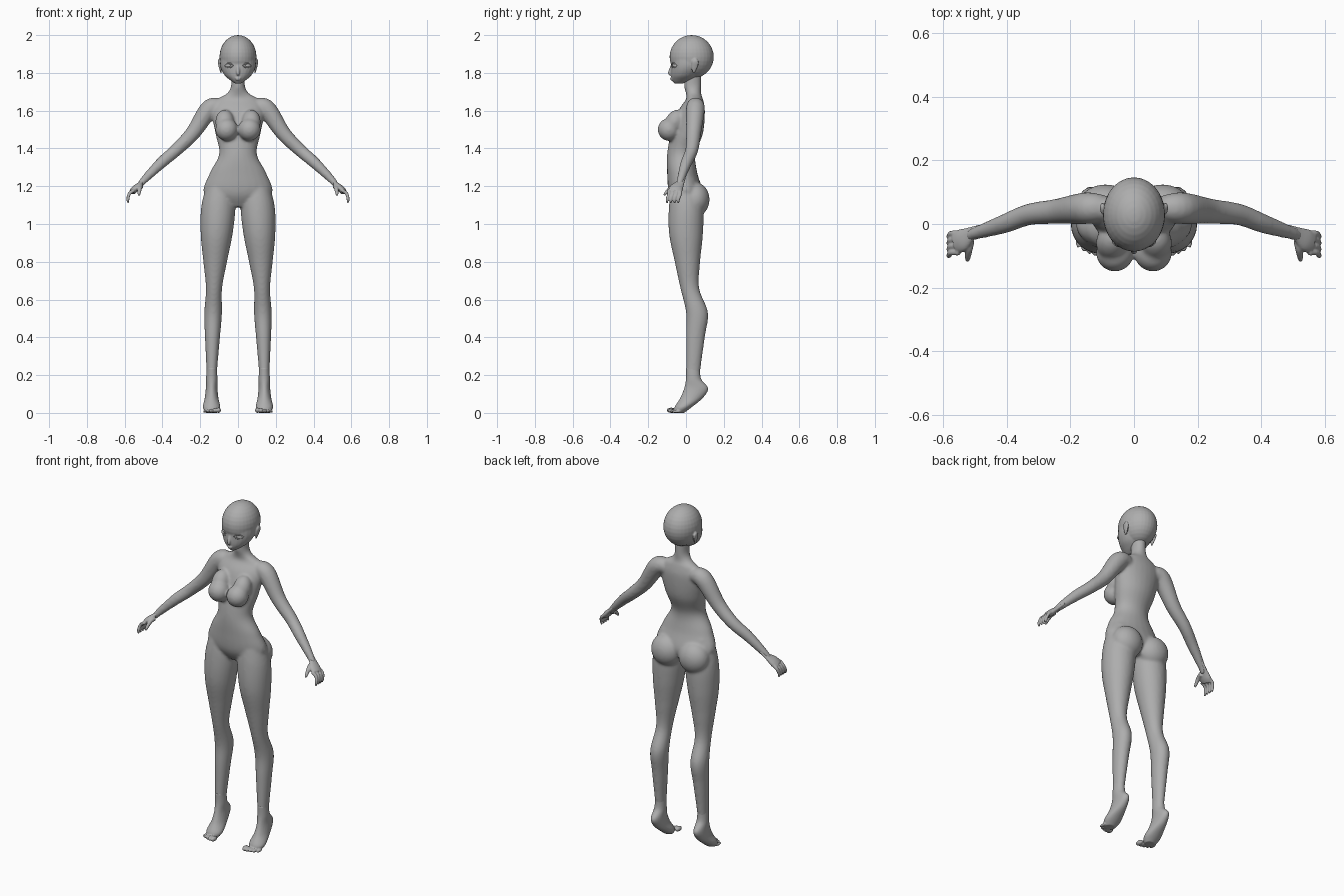
import bpy, bmesh, math
from mathutils import Vector, Matrix

cube = bpy.data.objects.get("Cube")
if cube:
    bpy.data.objects.remove(cube)

grey = bpy.data.materials.new("plain grey")
grey.use_nodes = True
colour = (.42, .42, .42, 1)
grey.diffuse_color = colour
grey.node_tree.nodes["Principled BSDF"].inputs["Base Color"].default_value = colour

ACROSS, DEPTH, UP = Matrix.Identity(3)


def smooth_rows(rows, steps=6):
    """Ease every column of the rows along a smooth curve."""
    rows = [Vector(row) for row in rows]
    # Repeat the end rows so that the curve reaches them
    padded = [rows[0]] + rows + [rows[-1]]
    result = []
    for before, start, end, after in zip(padded, padded[1:], padded[2:], padded[3:]):
        leaving = (end - before) / 2
        arriving = (after - start) / 2
        for step in range(steps):
            t = step / steps
            ease = t * t * (3 - 2 * t)
            result.append(start.lerp(end, ease) + leaving * (t * (1 - t) ** 2)
                          - arriving * (t * t * (1 - t)))
    return result + [rows[-1]]


def ellipse(centre, u, v, sides=24):
    angles = [math.tau * i / sides for i in range(sides)]
    return [centre + u * math.cos(a) + v * math.sin(a) for a in angles]


def skin(bm, rings):
    """Join the rings into one closed tube."""
    loops = [[bm.verts.new(point) for point in ring] for ring in rings]
    for low, high in zip(loops, loops[1:]):
        for i in range(len(low)):
            bm.faces.new((low[i - 1], low[i], high[i], high[i - 1]))
    bm.faces.new(loops[0])
    bm.faces.new(loops[-1])


def stack(bm, rows, centre_x=lambda z: 0):
    """Level sections, each given as height, half width, front and back."""
    skin(bm, [ellipse(Vector((centre_x(z), (front + back) / 2, z)),
                      ACROSS * width, DEPTH * (back - front) / 2)
              for z, width, front, back in smooth_rows(rows)])


def limb(bm, rows, side=DEPTH, flatness=1):
    """Sections square to a path, each given as x, y, z and radius."""
    rows = smooth_rows(rows)
    path = [row.to_3d() for row in rows]
    rings = []
    for i, centre in enumerate(path):
        along = (path[min(i + 1, len(path) - 1)] - path[max(i - 1, 0)]).normalized()
        u = (side - along * side.dot(along)).normalized()
        v = along.cross(u)
        radius = rows[i].w
        rings.append(ellipse(centre, u * radius, v * radius * flatness))
    skin(bm, rings)


def ball(bm, centre, radii, turn=0, axis='X'):
    place = Matrix.Translation(centre) @ Matrix.Rotation(turn, 4, axis)
    bmesh.ops.create_uvsphere(bm, u_segments=32, v_segments=16, radius=1,
                              matrix=place @ Matrix.Diagonal((*radii, 1)))


def finish(bm, name, voxel=0, rounds=0):
    """Mirror the part, fuse its pieces and soften the joins."""
    bmesh.ops.recalc_face_normals(bm, faces=bm.faces)
    mesh = bpy.data.meshes.new(name)
    bm.to_mesh(mesh)
    bm.free()
    mesh.materials.append(grey)
    mesh.shade_smooth()
    part = bpy.data.objects.new(name, mesh)
    bpy.context.collection.objects.link(part)
    part.modifiers.new("mirror", 'MIRROR').use_mirror_merge = False
    if voxel:
        fuse = part.modifiers.new("fuse", 'REMESH')
        fuse.mode = 'VOXEL'
        fuse.voxel_size = voxel
        fuse.use_smooth_shade = True
        part.modifiers.new("soften", 'SMOOTH').iterations = rounds


def leg_line(z):
    """The legs spread gently towards the feet."""
    return .14 - .03 * z * z


# Trunk and neck
bm = bmesh.new()
stack(bm, [(1.09, .06, -.05, .05), (1.16, .18, -.09, .09), (1.27, .15, -.1, .06),
           (1.37, .1, -.1, .05), (1.48, .12, -.08, .09), (1.6, .14, -.04, .1),
           (1.66, .11, 0, .09), (1.69, .06, 0, .08), (1.73, .037, -.01, .08),
           (1.8, .037, -.01, .08)])
# Bust and seat
ball(bm, (.06, -.09, 1.5), (.06, .06, .06))
ball(bm, (.07, -.06, 1.54), (.05, .05, .07), -.5)
ball(bm, (.09, .05, 1.13), (.09, .075, .09))
# Legs
stack(bm, [(1.24, .06, -.07, .05), (1.1, .09, -.09, .09), (.95, .085, -.09, .09),
           (.8, .063, -.06, .075), (.66, .043, -.03, .07), (.53, .047, 0, .117),
           (.4, .04, 0, .1), (.2, .027, 0, .074), (.13, .03, 0, .08)], leg_line)
# Arms
limb(bm, [(.09, .05, 1.62, .04), (.15, .05, 1.61, .05), (.24, .04, 1.48, .04),
          (.33, .03, 1.39, .034), (.41, 0, 1.32, .03), (.5, -.03, 1.23, .02),
          (.52, -.04, 1.2, .016)])
finish(bm, "body", .007, 12)

# Palm
bm = bmesh.new()
limb(bm, [(.48, -.02, 1.25, .02), (.51, -.03, 1.22, .022), (.54, -.05, 1.19, .036),
          (.56, -.06, 1.17, .034)], flatness=.5)
# Fingers
for i in range(4):
    y = -.03 - .02 * i
    limb(bm, [(.55, y, 1.18, .01), (.575, y, 1.16, .009),
              (.583, y - .01, 1.13, .008), (.58, y - .01, 1.11, .004)])
# Thumb
limb(bm, [(.515, -.05, 1.2, .014), (.52, -.08, 1.19, .012),
          (.524, -.11, 1.16, .008), (.524, -.115, 1.15, .004)], ACROSS)
finish(bm, "hands", .004, 3)

# Feet with raised heels
bm = bmesh.new()
stack(bm, [(.24, .027, 0, .074), (.18, .03, 0, .08), (.13, .031, -.01, .117),
           (.08, .036, -.03, .09), (.03, .046, -.06, .03), (0, .03, -.06, -.01)], leg_line)
# Toes, shrinking outwards
for i in range(5):
    radius = .014 - .0016 * i
    ball(bm, (.104 + .018 * i, -.078 + i * i / 600, radius), (radius, .024, radius))
finish(bm, "feet", .0035, 3)

# Skull and jaw
bm = bmesh.new()
ball(bm, (0, .03, 1.885), (.098, .117, .115))
stack(bm, [(1.92, .09, -.08, .12), (1.84, .094, -.08, .1), (1.79, .073, -.08, .07),
           (1.76, .04, -.073, .03), (1.743, .014, -.06, -.02)])
# Nose
limb(bm, [(0, -.07, 1.84, .01), (0, -.087, 1.8, .009), (0, -.08, 1.79, .005)], ACROSS)
# Lips
for z, width in ((1.772, .017), (1.764, .013)):
    ball(bm, (0, -.076, z), (width, .008, .004))
# Ears
limb(bm, [(.09, .04, 1.8, .007), (.095, .045, 1.83, .016), (.1, .05, 1.86, .018),
          (.1, .05, 1.875, .005)], flatness=.4)
finish(bm, "head", .004, 4)

# Eyes
bm = bmesh.new()
ball(bm, (.048, -.05, 1.838), (.022, .022, .013), .4, 'Z')
finish(bm, "eyes")

# Eyelids, bowed over and under the eyes along the curve of the face
bm = bmesh.new()
for lift, thickness in ((.013, .003), (-.01, .002)):
    rim = []
    for step in range(-3, 4):
        across = step / 3
        bow = 1 - across * across
        x = .048 + .024 * across
        y = .01 - .09 * math.sqrt(1 - (x / .094) ** 2)
        rim.append((x, y, 1.838 + lift * bow, thickness * (bow + .4)))
    limb(bm, rim, UP)
finish(bm, "eyelids")
